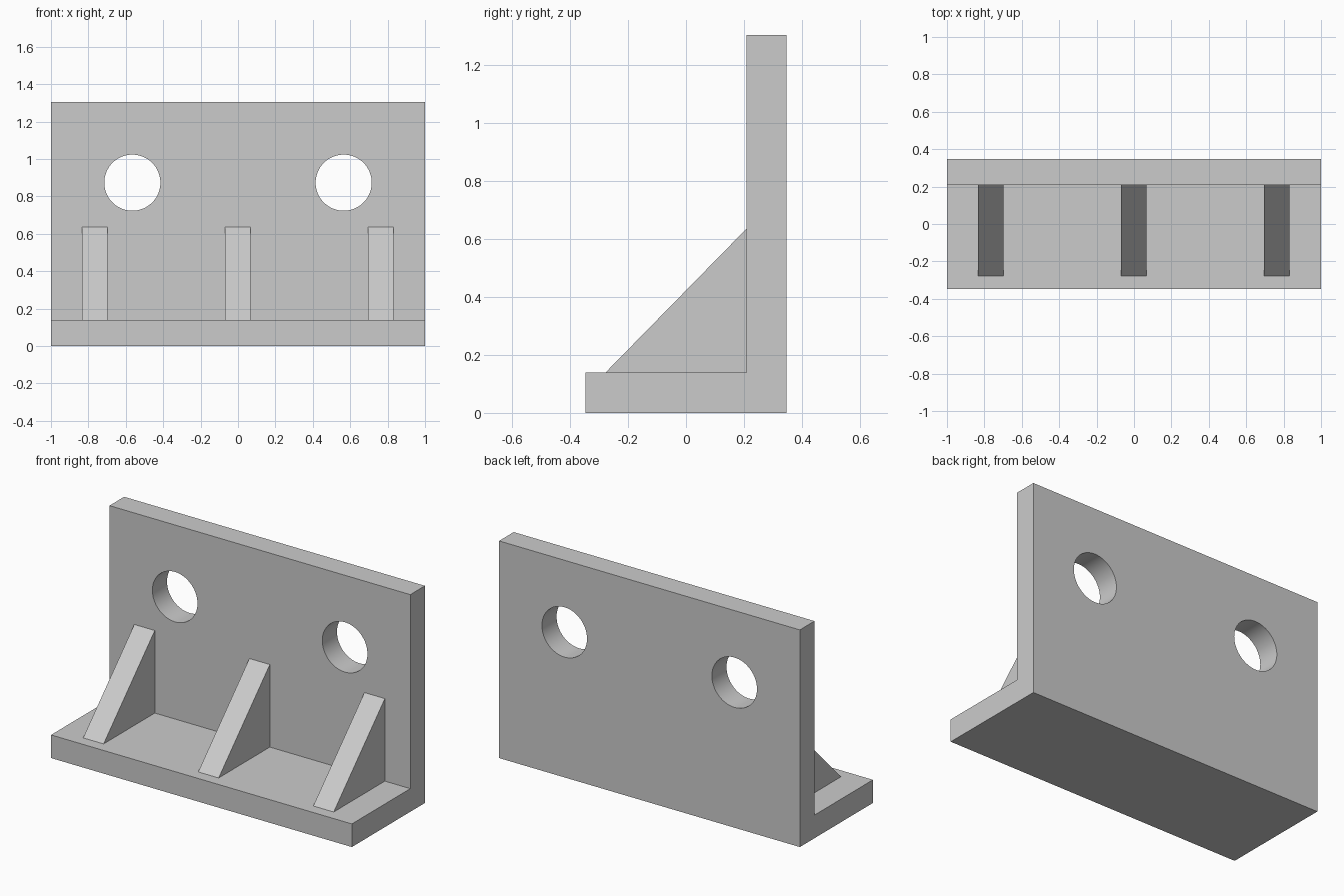
import bpy
import bmesh
import math

old = bpy.data.objects.get("Cube")
if old:
    bpy.data.objects.remove(old, do_unlink=True)

grey = bpy.data.materials.new("plain grey")
grey.use_nodes = True
grey.diffuse_color = (0.6, 0.6, 0.6, 1)
grey.node_tree.nodes["Principled BSDF"].inputs["Base Color"].default_value = grey.diffuse_color

# Main dimensions
HALF_LENGTH, HALF_DEPTH, HEIGHT = 1.0, 0.347, 1.305
THICK = 0.139
WALL_FRONT = HALF_DEPTH - THICK
RIB_WIDTH = 0.136
HOLE_X, HOLE_Z, HOLE_RADIUS = 0.565, 0.873, 0.15


def extrude_profile(name, profile, x_start, x_end):
    """Sweep a (y, z) outline along x into a solid."""
    bm = bmesh.new()
    face = bm.faces.new([bm.verts.new((x_start, y, z)) for y, z in profile])
    swept = bmesh.ops.extrude_face_region(bm, geom=[face])["geom"]
    verts = [v for v in swept if isinstance(v, bmesh.types.BMVert)]
    bmesh.ops.translate(bm, verts=verts, vec=(x_end - x_start, 0, 0))
    bmesh.ops.recalc_face_normals(bm, faces=bm.faces)
    mesh = bpy.data.meshes.new(name)
    bm.to_mesh(mesh)
    bm.free()
    mesh.materials.append(grey)
    obj = bpy.data.objects.new(name, mesh)
    bpy.context.collection.objects.link(obj)
    return obj


# L-shaped bracket: base plate and upright wall in one body
bracket = extrude_profile("angle_bracket", [
    (-HALF_DEPTH, 0), (HALF_DEPTH, 0), (HALF_DEPTH, HEIGHT),
    (WALL_FRONT, HEIGHT), (WALL_FRONT, THICK), (-HALF_DEPTH, THICK),
], -HALF_LENGTH, HALF_LENGTH)

# Two round bolt holes through the wall
for side, x in (("right", -HOLE_X), ("left", HOLE_X)):
    bpy.ops.mesh.primitive_cylinder_add(
        vertices=64, radius=HOLE_RADIUS, depth=THICK * 3,
        location=(x, WALL_FRONT + THICK / 2, HOLE_Z), rotation=(math.pi / 2, 0, 0))
    cutter = bpy.context.object
    cutter.name = side + "_hole_cutter"
    cutter.data.materials.append(grey)
    cutter.hide_render = True
    cut = bracket.modifiers.new(side + "_hole", "BOOLEAN")
    cut.operation = "DIFFERENCE"
    cut.solver = "EXACT"
    cut.object = cutter
    bpy.context.view_layer.objects.active = bracket
    bpy.ops.object.modifier_apply(modifier=cut.name)
    bpy.data.objects.remove(cutter, do_unlink=True)

bpy.ops.object.select_all(action="DESELECT")
bracket.select_set(True)
bpy.context.view_layer.objects.active = bracket
bpy.ops.object.shade_smooth_by_angle(angle=math.radians(30))

# Three triangular stiffening ribs
rib_profile = [(-0.278, THICK), (WALL_FRONT, THICK), (WALL_FRONT, 0.635)]
for name, x in (("right_rib", -0.767), ("middle_rib", -0.002), ("left_rib", 0.763)):
    extrude_profile(name, rib_profile, x - RIB_WIDTH / 2, x + RIB_WIDTH / 2)
